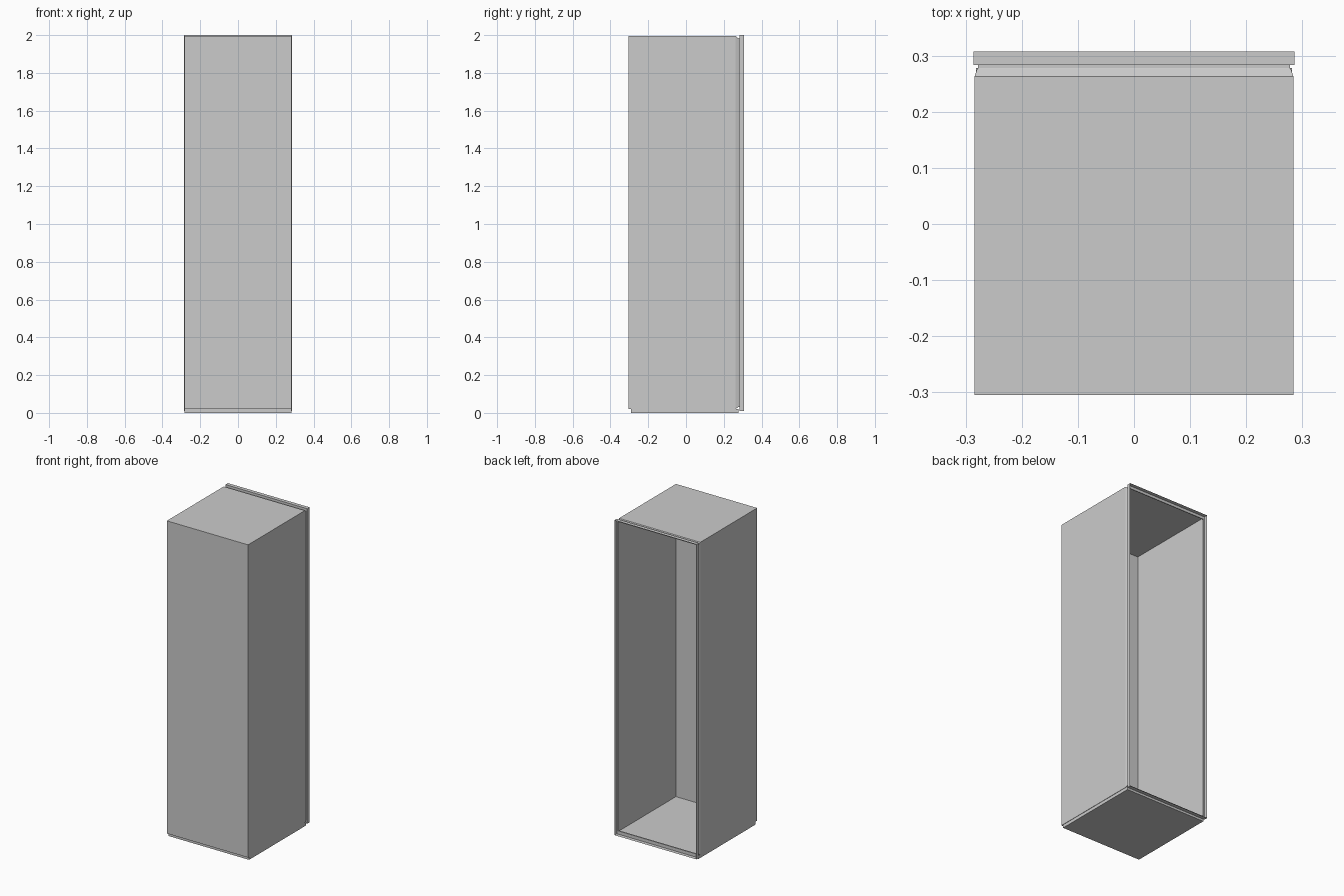
import bpy, bmesh

if "Cube" in bpy.data.objects:
    bpy.data.objects.remove(bpy.data.objects["Cube"])


def make_object(name, bm):
    mesh = bpy.data.meshes.new(name)
    bm.to_mesh(mesh)
    bm.free()
    obj = bpy.data.objects.new(name, mesh)
    bpy.context.collection.objects.link(obj)
    return obj


def rect_loft(name, sections, cap_first=False):
    """Skin rectangular sections (y, half_width, z_bottom, z_top) along y."""
    bm = bmesh.new()
    loops = []
    for y, w, z0, z1 in sections:
        loops.append([bm.verts.new(p) for p in
                      ((-w, y, z0), (w, y, z0), (w, y, z1), (-w, y, z1))])
    for a, b in zip(loops, loops[1:]):
        for i in range(4):
            j = (i + 1) % 4
            bm.faces.new((a[i], b[i], b[j], a[j])).normal_flip()
    if cap_first:
        bm.faces.new(loops[0])
    bm.normal_update()
    return make_object(name, bm)


def box(name, lo, hi):
    bm = bmesh.new()
    bmesh.ops.create_cube(bm, size=1)
    for v in bm.verts:
        v.co = [(a + b) / 2 + c * (b - a) for a, b, c in zip(lo, hi, v.co)]
    return make_object(name, bm)


# Thin sheet cabinet: closed at the front, open at the back, chamfered rear edge
rect_loft("cabinet_shell", [
    (-0.305, 0.284, 0.02, 1.996),
    (0.263, 0.284, 0.02, 1.996),
    (0.275, 0.280, 0.03, 1.985),
], cap_first=True)

# Recessed neck joining the cabinet to the rear frame
rect_loft("recessed_neck", [
    (0.275, 0.280, 0.03, 1.985),
    (0.278, 0.278, 0.03, 1.983),
    (0.283, 0.278, 0.03, 1.983),
])

# Rear frame: a flange stepping out, then a straight rim
rect_loft("rear_frame", [
    (0.283, 0.278, 0.03, 1.983),
    (0.283, 0.286, 0.01, 2.0),
    (0.307, 0.286, 0.01, 2.0),
])

# Shallow plinth under the cabinet
box("base_plinth", (-0.282, -0.292, 0.0), (0.282, 0.278, 0.0195))
